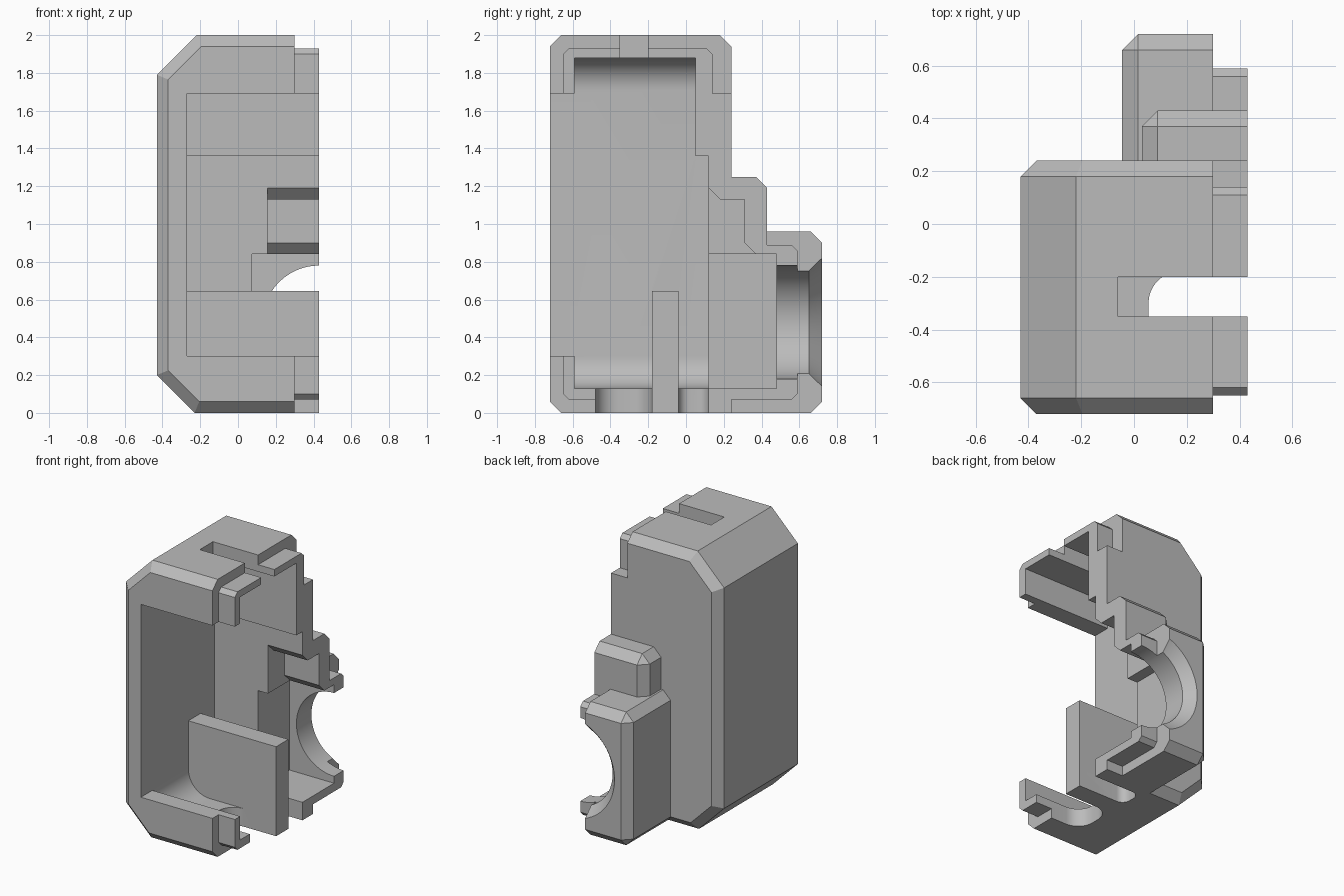
import bpy
import bmesh
from mathutils import Vector

cube = bpy.data.objects.get("Cube")
if cube:
    bpy.data.objects.remove(cube)

grey = bpy.data.materials.new("plain_grey")
grey.use_nodes = True
GREY = (0.5, 0.5, 0.5, 1)
grey.diffuse_color = GREY
grey.node_tree.nodes["Principled BSDF"].inputs["Base Color"].default_value = GREY


def prism(name, axis, points, lo, hi, pick=None, size=0.06, segments=1):
    """Extrude a profile along an axis and bevel edges whose midpoint passes pick."""
    place = {"x": lambda a, b, t: (t, a, b),
             "y": lambda a, b, t: (a, t, b),
             "z": lambda a, b, t: (a, b, t)}[axis]
    bm = bmesh.new()
    base = bm.faces.new([bm.verts.new(place(a, b, lo)) for a, b in points])
    grown = bmesh.ops.extrude_face_region(bm, geom=[base])["geom"]
    top = [v for v in grown if isinstance(v, bmesh.types.BMVert)]
    bmesh.ops.translate(bm, verts=top, vec=Vector(place(0, 0, hi - lo)))
    bmesh.ops.recalc_face_normals(bm, faces=bm.faces)
    if pick:
        edges = [e for e in bm.edges if pick((e.verts[0].co + e.verts[1].co) / 2)]
        bmesh.ops.bevel(bm, geom=edges, offset=size, segments=segments,
                        profile=0.5, affect="EDGES", clamp_overlap=False)
    bmesh.ops.recalc_face_normals(bm, faces=bm.faces)
    mesh = bpy.data.meshes.new(name)
    bm.to_mesh(mesh)
    bm.free()
    mesh.materials.append(grey)
    obj = bpy.data.objects.new(name, mesh)
    bpy.context.collection.objects.link(obj)
    return obj


def box(name, x, y, z, **bevel):
    outline = [(x[0], y[0]), (x[1], y[0]), (x[1], y[1]), (x[0], y[1])]
    return prism(name, "z", outline, z[0], z[1], **bevel)


def cone(name, r1, r2, y1, y2):
    """Round cutter along y, centred on the parting plane."""
    bpy.ops.mesh.primitive_cone_add(vertices=96, radius1=r1, radius2=r2, depth=y2 - y1,
                                    location=(0.43, (y1 + y2) / 2, 0.48),
                                    rotation=(-1.570796, 0, 0))
    bpy.context.object.name = name
    bpy.context.object.data.materials.append(grey)
    return bpy.context.object


def combine(target, tool, operation):
    tool.hide_render = True
    mod = target.modifiers.new(tool.name, "BOOLEAN")
    mod.operation, mod.solver, mod.object = operation, "EXACT", tool
    bpy.context.view_layer.objects.active = target
    bpy.ops.object.modifier_apply(modifier=mod.name)
    bpy.data.objects.remove(tool)


SPLIT, EDGE, OUT = 0.30, 0.43, 0.6

# Main case with large corner cuts and chamfered front and back rims
case = prism("housing_shell", "y",
             [(SPLIT, 0), (-0.23, 0), (-0.43, 0.2), (-0.43, 1.79), (-0.22, 2), (SPLIT, 2)],
             -0.72, 0.24,
             pick=lambda m: m.x < 0.29 and (m.y < -0.71 or m.y > 0.23))

# Lower back boss, upper back boss and the raised joining lip
solids = [
    box("lower_boss", (-0.045, SPLIT), (0.1, 0.72), (0, 0.96),
        pick=lambda m: m.x < 0.29 and m.y > 0.11),
    box("upper_boss", (0.03, EDGE), (0.15, 0.43), (0.85, 1.25),
        pick=lambda m: m.x < 0.42 and m.y > 0.16 and m.z > 0.86),
    prism("joining_lip", "x",
          [(-0.65, 0.10), (-0.62, 0.07), (0.12, 0.07), (0.12, 0), (0.24, 0), (0.24, 0.07),
           (0.56, 0.07), (0.59, 0.10), (0.59, 0.86), (0.56, 0.89), (0.24, 0.89),
           (0.24, 1.69), (0.14, 1.69), (0.14, 1.90), (0.11, 1.93), (-0.62, 1.93),
           (-0.65, 1.90)], 0.2, EDGE),
]
for solid in solids:
    combine(case, solid, "UNION")

# Inner cavities, front window, cable hole, top notch and bottom slots
ROUND = dict(size=0.17, segments=12)
cutters = [
    box("upper_cavity", (-0.27, OUT), (-0.59, 0.05), (0.13, 1.88),
        pick=lambda m: m.x < -0.26 and -0.5 < m.y < 0, **ROUND),
    box("lower_cavity", (-0.27, OUT), (-0.3, 0.12), (0.13, 1.36),
        pick=lambda m: m.x < -0.26 and -0.2 < m.y < 0.1 and m.z < 0.2, **ROUND),
    box("front_window", (-0.27, OUT), (-0.9, -0.5), (0.30, 1.69)),
    box("boss_cavity", (0.075, OUT), (0.05, 0.48), (0.13, 0.84)),
    prism("boss_pocket", "x",
          [(0.05, 0.8), (0.05, 1.19), (0.12, 1.19), (0.18, 1.13), (0.31, 1.13),
           (0.31, 0.9), (0.37, 0.84), (0.37, 0.8)], 0.155, OUT),
    cone("cable_hole", 0.30, 0.30, 0.4, 0.8),
    cone("hole_countersink", 0.30, 0.428, 0.65, 0.79),
    box("top_notch", (-0.06, OUT), (-0.35, -0.20), (1.8, 2.2)),
    box("front_slot", (0.055, OUT), (-0.48, -0.18), (-0.2, 0.2),
        pick=lambda m: m.x < 0.06 and abs(m.z) < 0.1, size=0.12, segments=10),
    box("back_slot", (0.055, OUT), (-0.04, 0.12), (-0.2, 0.2),
        pick=lambda m: m.x < 0.06 and abs(m.z) < 0.1, size=0.06, segments=8),
]
for cutter in cutters:
    combine(case, cutter, "DIFFERENCE")

# Upright inner rib
rib = prism("inner_rib", "y",
            [(-0.3, 0.645), (-0.3, 0.2), (-0.1, 0), (EDGE, 0), (EDGE, 0.645)], -0.18, -0.04)
combine(case, rib, "UNION")

# Rounded surfaces shade smoothly, crisp edges stay sharp
bpy.ops.object.select_all(action="DESELECT")
case.select_set(True)
bpy.context.view_layer.objects.active = case
bpy.ops.object.shade_smooth_by_angle(angle=0.5)
